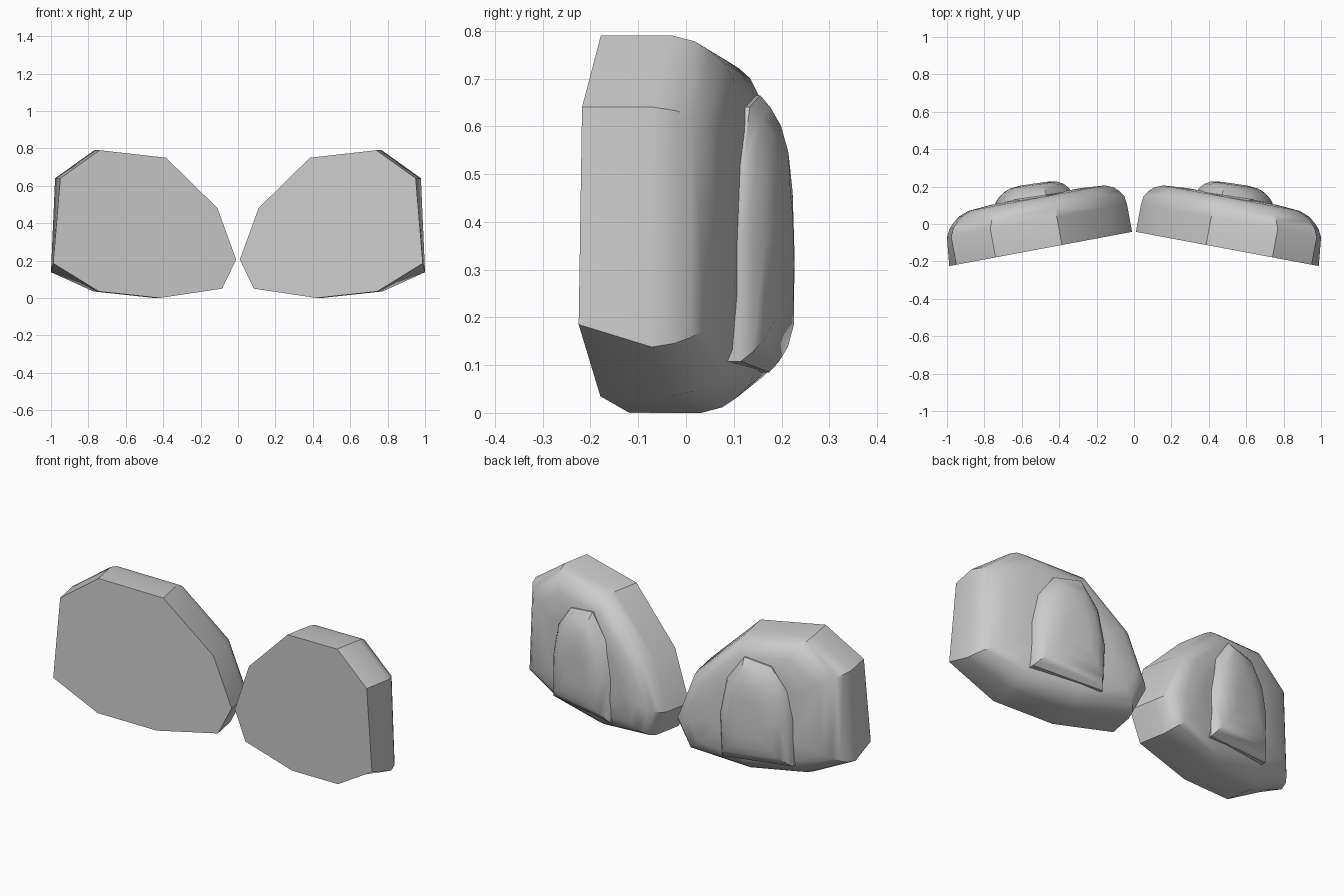
import bpy, bmesh

if "Cube" in bpy.data.objects:
    bpy.data.objects.remove(bpy.data.objects["Cube"])

SLOPE = 0.187  # outward sweep of the front plane


def lofted(name, rings, angle):
    """Skin a stack of equal-length rings, cap both ends, mirror across x."""
    bm = bmesh.new()
    loops = [[bm.verts.new(p) for p in ring] for ring in rings]
    n = len(loops[0])
    for a, b in zip(loops, loops[1:]):
        for i in range(n):
            j = (i + 1) % n
            bm.faces.new((a[i], a[j], b[j], b[i]))
    bm.faces.new(loops[0])
    bm.faces.new(loops[-1])
    bmesh.ops.recalc_face_normals(bm, faces=bm.faces)
    mesh = bpy.data.meshes.new(name)
    bm.to_mesh(mesh)
    bm.free()
    ob = bpy.data.objects.new(name, mesh)
    bpy.context.collection.objects.link(ob)
    bpy.ops.object.select_all(action='DESELECT')
    ob.select_set(True)
    bpy.context.view_layer.objects.active = ob
    bpy.ops.object.shade_smooth_by_angle(angle=angle)
    mod = ob.modifiers.new("mirror", 'MIRROR')
    mod.use_mirror_merge = False
    return ob


def scaled(outline, center, s):
    cx, cz = center
    return [(cx + (x - cx) * s, cz + (z - cz) * s) for x, z in outline]


# Shells: flat slanted front, straight wall, domed back
front = [(.01, .205), (.11, .48), (.385, .75), (.74, .79), (.95, .64),
         (.988, .185), (.745, .035), (.42, 0), (.085, .05)]
wall = list(front)
wall[5] = (.972, .138)
rings = [[(x, -.04 - SLOPE * x, z) for x, z in front]]
for s, depth in [(1, .15), (.97, .195), (.92, .225), (.86, .25),
                 (.76, .27), (.5, .28)]:
    rings.append([(x + SLOPE * min(depth, .15), -.04 - SLOPE * x + depth, z)
                  for x, z in scaled(wall, (.5, .39), s)])
lofted("shell", rings, 0.6)

# Pads: arched cushions with a thin rim on the back of each shell
arch = [(.345, .085), (.74, .108), (.738, .36), (.705, .52), (.62, .64),
        (.47, .665), (.375, .53), (.335, .33)]
rings = []
for s, rise in [(1, -.05), (1, 0), (.92, .022), (.8, .045), (.62, .063), (.35, .07)]:
    rings.append([(x, .115 + .15 * (.74 - x) + rise, z)
                  for x, z in scaled(arch, (.54, .35), s)])
lofted("pad", rings, 0.6)
